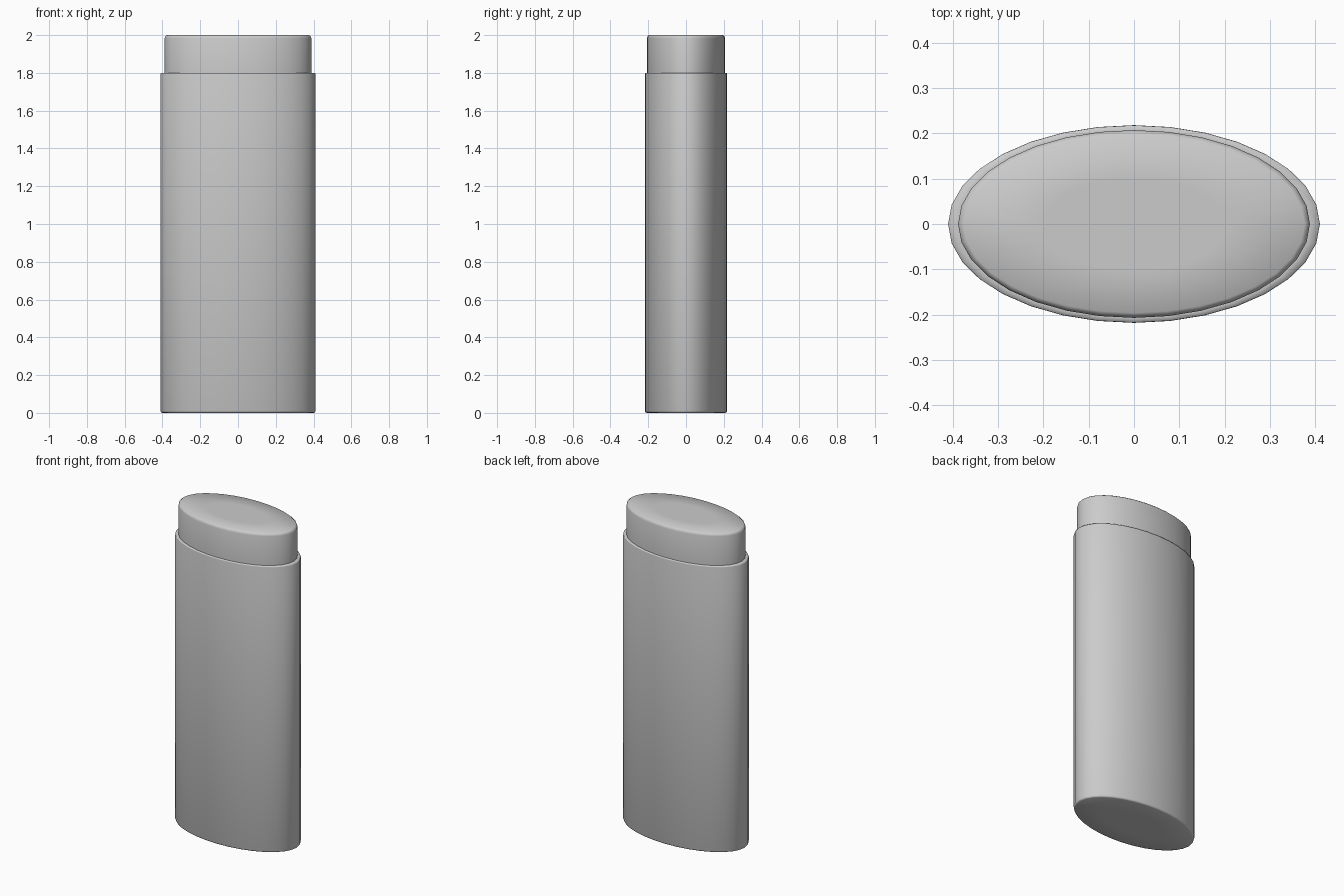
import bpy, bmesh, math

if "Cube" in bpy.data.objects:
    bpy.data.objects.remove(bpy.data.objects["Cube"])

SEGMENTS = 32


def elliptical_shell(name, profile, cap_first=False, cap_last=False):
    """Loft ellipses; each profile entry is (half_width, half_depth, z)."""
    bm = bmesh.new()
    rings = []
    for rx, ry, z in profile:
        angles = [2 * math.pi * i / SEGMENTS for i in range(SEGMENTS)]
        rings.append([bm.verts.new((rx * math.cos(a), ry * math.sin(a), z)) for a in angles])
    for low, high in zip(rings, rings[1:]):
        for i in range(SEGMENTS):
            j = (i + 1) % SEGMENTS
            bm.faces.new((low[i], low[j], high[j], high[i]))
    if cap_first:
        bm.faces.new(rings[0][::-1])
    if cap_last:
        bm.faces.new(rings[-1])
    for f in bm.faces:
        f.smooth = True
    mesh = bpy.data.meshes.new(name)
    bm.to_mesh(mesh)
    bm.free()
    obj = bpy.data.objects.new(name, mesh)
    bpy.context.collection.objects.link(obj)
    return obj


# Main oval body with a softened base edge and a narrow shoulder
elliptical_shell("body", [
    (0.20, 0.106, 0.0), (0.40, 0.208, 0.0), (0.407, 0.215, 0.003), (0.41, 0.218, 0.01),
    (0.41, 0.218, 1.795), (0.408, 0.217, 1.8), (0.388, 0.207, 1.8),
], cap_first=True)

# Slimmer top block with a rounded rim and a flat centre
elliptical_shell("top_block", [
    (0.388, 0.207, 1.8), (0.388, 0.207, 1.983), (0.385, 0.204, 1.993),
    (0.376, 0.196, 2.0), (0.20, 0.10, 2.0),
], cap_last=True)
